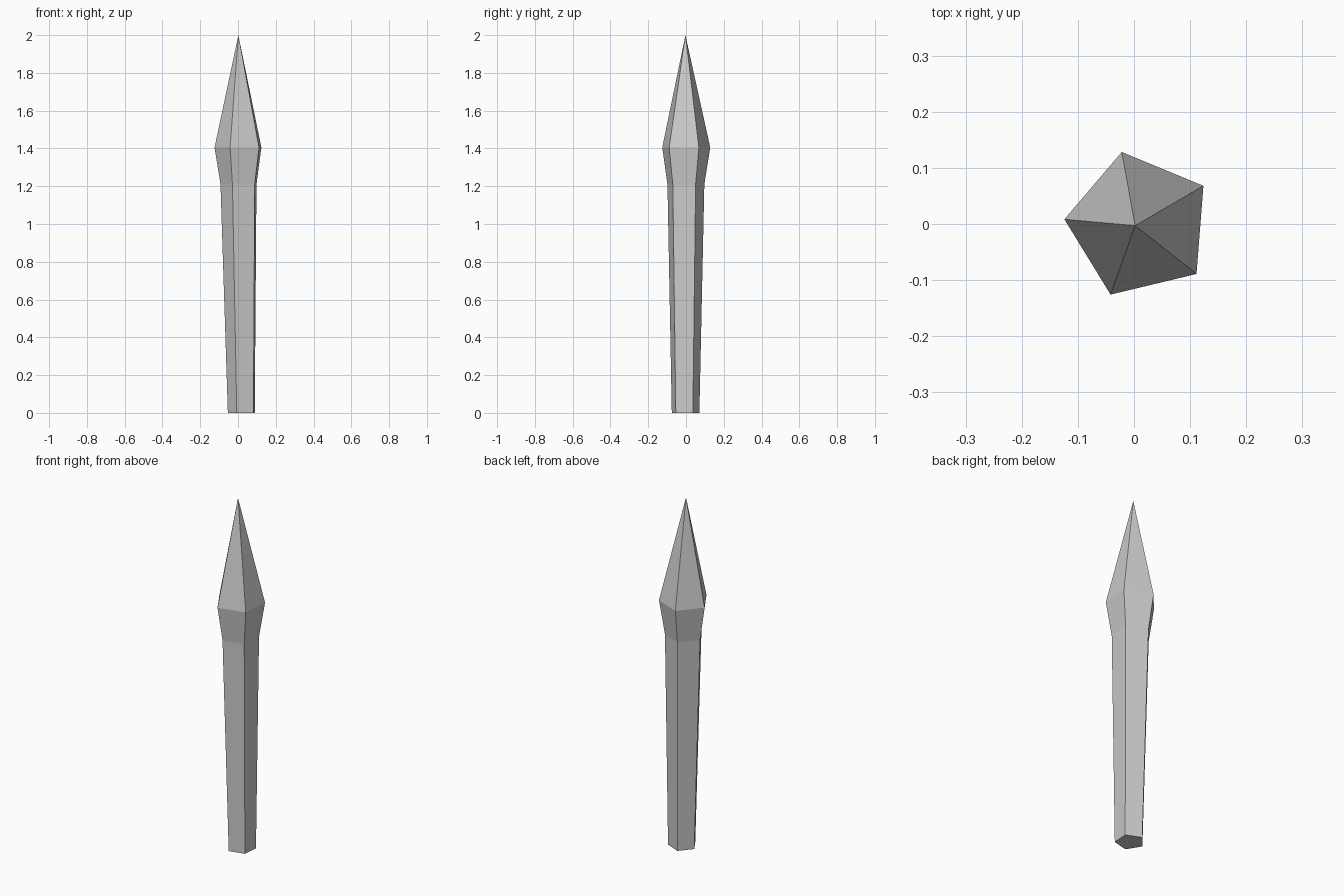
import bpy, bmesh
from math import cos, sin, radians

if "Cube" in bpy.data.objects:
    bpy.data.objects.remove(bpy.data.objects["Cube"])

SIDES = 5
TWIST = radians(31.5)


def lofted_spike(name, rings, tip):
    """Loft pentagon rings (cx, cy, z, radius) upward and close them at a tip."""
    bm = bmesh.new()
    loops = []
    for cx, cy, z, r in rings:
        angles = [TWIST + radians(360 / SIDES) * i for i in range(SIDES)]
        loops.append([bm.verts.new((cx + r * cos(a), cy + r * sin(a), z)) for a in angles])
    apex = bm.verts.new(tip)
    bm.faces.new(reversed(loops[0]))
    for low, high in zip(loops, loops[1:]):
        for i in range(SIDES):
            j = (i + 1) % SIDES
            bm.faces.new((low[i], low[j], high[j], high[i]))
    for i in range(SIDES):
        bm.faces.new((loops[-1][i], loops[-1][(i + 1) % SIDES], apex))
    bmesh.ops.recalc_face_normals(bm, faces=bm.faces)
    mesh = bpy.data.meshes.new(name)
    bm.to_mesh(mesh)
    bm.free()
    obj = bpy.data.objects.new(name, mesh)
    bpy.context.collection.objects.link(obj)
    return obj


# Slightly leaning post: narrow base, flared collar, long pointed top
lofted_spike("pointed_fence_post", [
    (0.023, -0.004, 0.0, 0.077),
    (0.010, -0.003, 1.21, 0.103),
    (0.0095, -0.002, 1.405, 0.134),
], (0.002, -0.003, 2.0))
